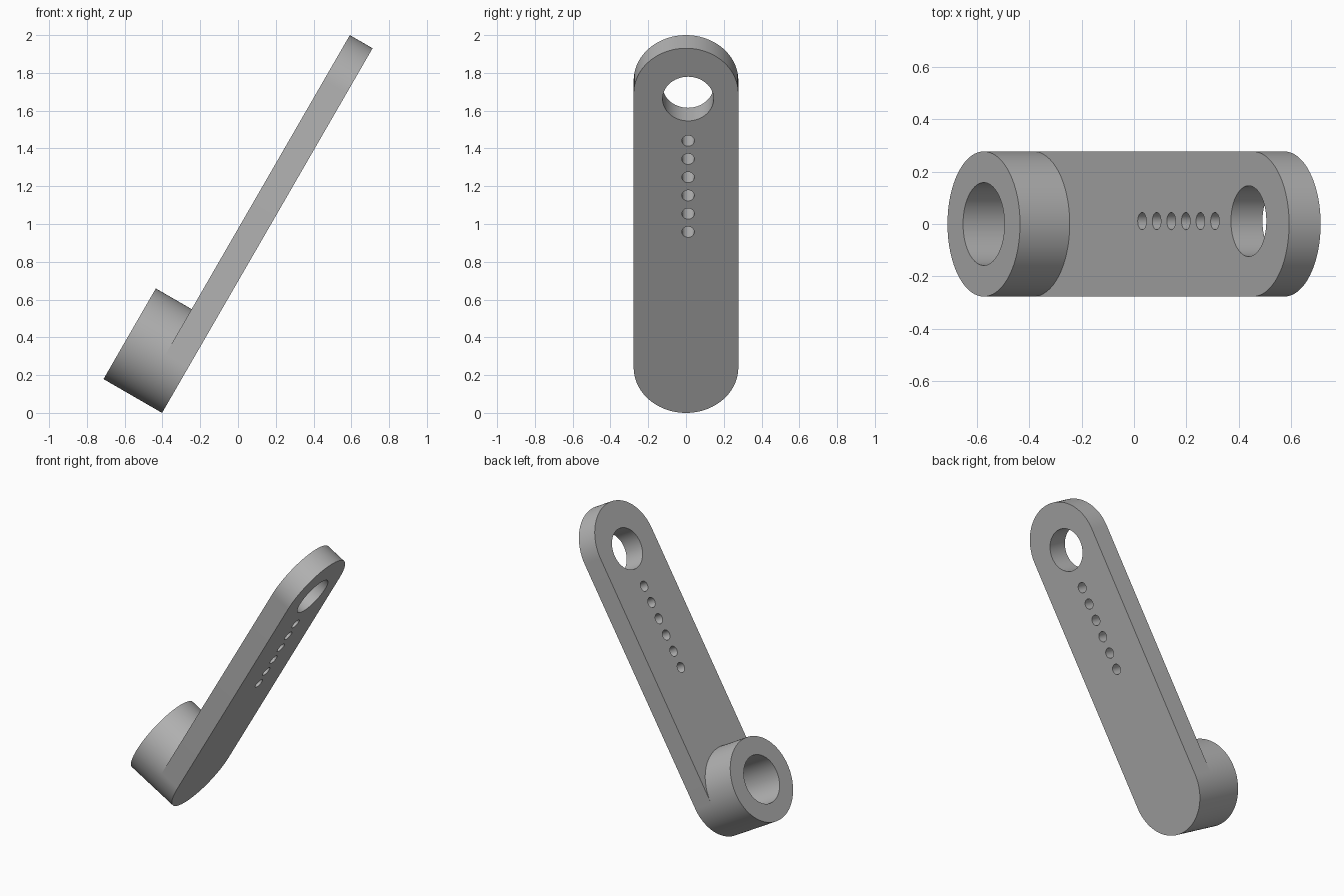
import bpy, bmesh, math
from mathutils import Matrix

if "Cube" in bpy.data.objects:
    bpy.data.objects.remove(bpy.data.objects["Cube"], do_unlink=True)

RADIUS, LENGTH = 0.277, 2.229
THICK, BOSS_TOP = 0.139, 0.358
OFFSET = 0.011          # sideways shift of the arm holes

grey = bpy.data.materials.new("plain grey")
grey.use_nodes = True
grey.diffuse_color = (0.45, 0.45, 0.45, 1)
grey.node_tree.nodes["Principled BSDF"].inputs["Base Color"].default_value = grey.diffuse_color


def arc(cx, cy, r, start, sweep, steps):
    return [(cx + r * math.cos(start + sweep * i / steps),
             cy + r * math.sin(start + sweep * i / steps)) for i in range(steps + 1)]


def circle(cx, cy, r, steps=96):
    return arc(cx, cy, r, 0, math.tau, steps)[:-1]


def prism(name, outline, z0, z1):
    """Extrude a closed outline from z0 to z1."""
    bm = bmesh.new()
    base = bm.faces.new([bm.verts.new((x, y, z0)) for x, y in outline])
    top = bmesh.ops.extrude_face_region(bm, geom=[base])["geom"]
    verts = [v for v in top if isinstance(v, bmesh.types.BMVert)]
    bmesh.ops.translate(bm, vec=(0, 0, z1 - z0), verts=verts)
    bmesh.ops.recalc_face_normals(bm, faces=bm.faces)
    mesh = bpy.data.meshes.new(name)
    bm.to_mesh(mesh)
    bm.free()
    mesh.materials.append(grey)
    obj = bpy.data.objects.new(name, mesh)
    bpy.context.collection.objects.link(obj)
    return obj


def select(obj):
    bpy.ops.object.select_all(action="DESELECT")
    obj.select_set(True)
    bpy.context.view_layer.objects.active = obj


def cut(obj, cutter):
    mod = obj.modifiers.new("hole", "BOOLEAN")
    mod.operation, mod.solver, mod.object = "DIFFERENCE", "EXACT", cutter
    select(obj)
    bpy.ops.object.modifier_apply(modifier=mod.name)


# Arm with rounded ends, and round boss on its lower end
near, far = RADIUS, LENGTH - RADIUS
outline = (arc(far, 0, RADIUS, -math.pi / 2, math.pi, 48)
           + arc(near, 0, RADIUS, math.pi / 2, math.pi, 48))
arm = prism("arm", outline, 0, THICK)
boss = prism("boss", circle(near, 0, RADIUS), THICK, BOSS_TOP)

# Blind socket in the boss, large eye and row of small holes through the arm
socket = prism("socket_cutter", circle(near, 0, 0.158), 0.05, 0.5)
eye = prism("eye_cutter", circle(1.92, OFFSET, 0.135), -0.1, 0.3)
cutters = [socket, eye]
for i in range(6):
    cutters.append(prism("pin_hole_cutter", circle(1.106 + 0.1114 * i, OFFSET, 0.033, 32), -0.1, 0.3))
cut(boss, socket)
for c in cutters:
    cut(arm, c)
for c in cutters:
    bpy.data.objects.remove(c, do_unlink=True)

# Lean the crank and smooth its round walls
lean = Matrix.Translation((-0.402, 0, 0)) @ Matrix.Rotation(math.radians(-60), 4, "Y")
for obj in (arm, boss):
    obj.data.transform(lean)
    select(obj)
    bpy.ops.object.shade_smooth_by_angle(angle=math.radians(30))
